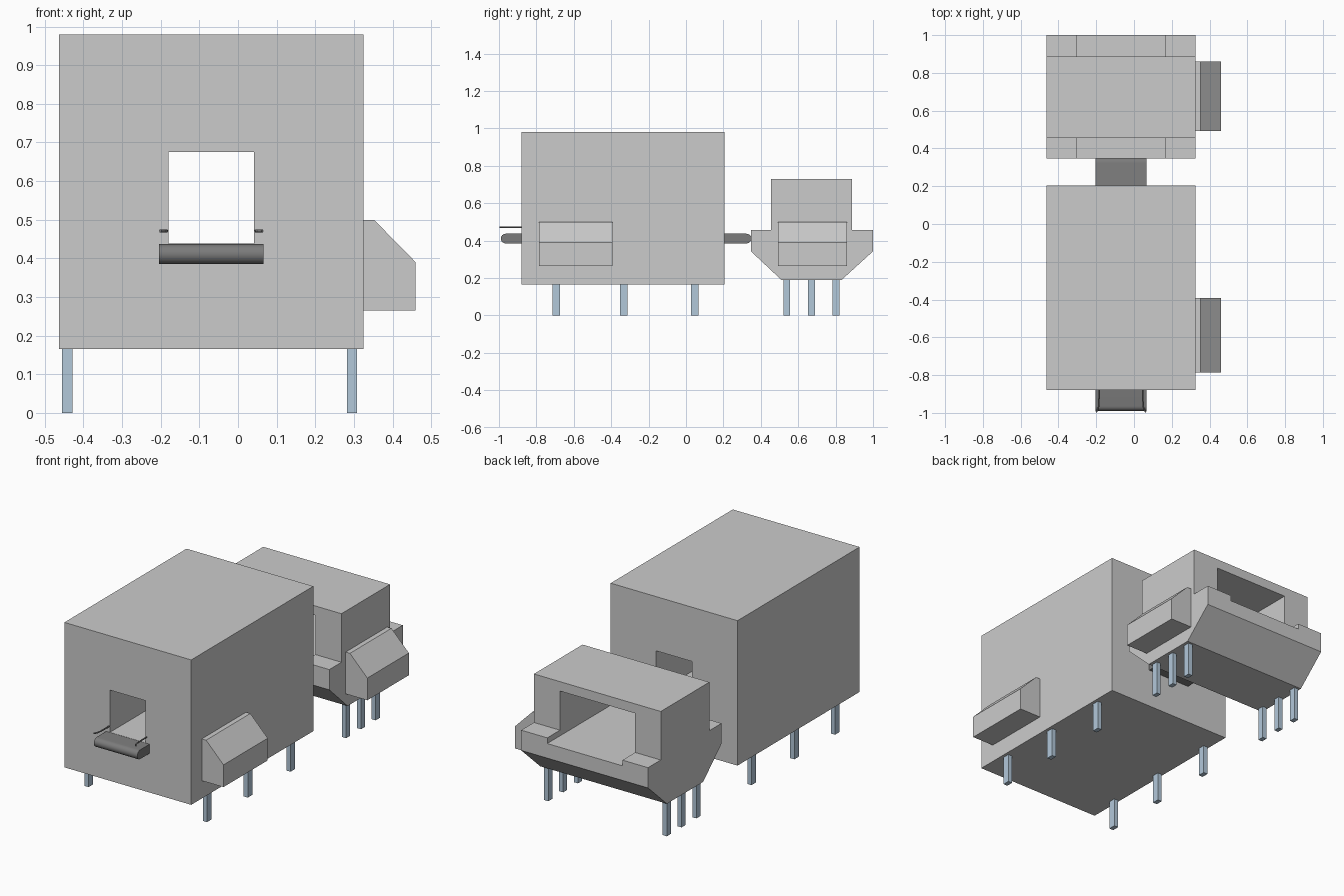
import bpy, bmesh, math
from mathutils import Vector

if "Cube" in bpy.data.objects:
    bpy.data.objects.remove(bpy.data.objects["Cube"])


def material(name, rgb):
    m = bpy.data.materials.new(name)
    m.diffuse_color = (*rgb, 1)
    m.use_nodes = True
    m.node_tree.nodes["Principled BSDF"].inputs["Base Color"].default_value = m.diffuse_color
    return m


def extrude(name, profile, axis, lo, hi, mat=None):
    """Closed 2D profile pushed along an axis: 'x' takes (y, z), 'y' takes (x, z)."""
    def at(p, d):
        return (d, p[0], p[1]) if axis == 'x' else (p[0], d, p[1])
    bm = bmesh.new()
    face = bm.faces.new([bm.verts.new(at(p, lo)) for p in profile])
    grown = bmesh.ops.extrude_face_region(bm, geom=[face])['geom']
    verts = [v for v in grown if isinstance(v, bmesh.types.BMVert)]
    offset = Vector(at((0, 0), hi - lo))
    bmesh.ops.translate(bm, verts=verts, vec=offset)
    bmesh.ops.recalc_face_normals(bm, faces=bm.faces)
    me = bpy.data.meshes.new(name)
    bm.to_mesh(me)
    bm.free()
    ob = bpy.data.objects.new(name, me)
    bpy.context.collection.objects.link(ob)
    if mat:
        me.materials.append(mat)
    return ob


def box(name, x, y, z, mat=None):
    rect = [(x[0], z[0]), (x[1], z[0]), (x[1], z[1]), (x[0], z[1])]
    return extrude(name, rect, 'y', y[0], y[1], mat)


def cut(ob, cutter):
    mod = ob.modifiers.new("opening", 'BOOLEAN')
    mod.operation = 'DIFFERENCE'
    mod.solver = 'EXACT'
    mod.object = cutter
    cutter.hide_render = True
    bpy.context.view_layer.objects.active = ob
    bpy.ops.object.modifier_apply(modifier=mod.name)
    bpy.data.objects.remove(cutter)


dark = material("dark_belt", (0.2, 0.2, 0.2))
steel = material("blue_steel", (0.45, 0.58, 0.7))
X0, X1 = -0.464, 0.325

# large cabinet with a tunnel right through it
cabinet = box("large_cabinet", (X0, X1), (-0.88, 0.205), (0.165, 0.98))
cut(cabinet, box("tunnel_cutter", (-0.18, 0.042), (-1.1, 0.4), (0.438, 0.675)))

# small cabinet: stepped hull profile, wide opening and grooved shoulders
hull = [(0.51, 0.19), (0.832, 0.19), (1.0, 0.343), (1.0, 0.457), (0.887, 0.457),
        (0.887, 0.73), (0.455, 0.73), (0.455, 0.457), (0.347, 0.457), (0.347, 0.343)]
small = extrude("small_cabinet", hull, 'x', X0, X1)
cut(small, box("opening_cutter", (-0.305, 0.163), (0.2, 1.2), (0.425, 0.677)))

# sloped control housings on the right side
housing = [(X1, 0.265), (0.46, 0.265), (0.46, 0.39), (0.352, 0.5), (X1, 0.5)]
for label, y0, y1 in (("large", -0.786, -0.393), ("small", 0.492, 0.861)):
    extrude(label + "_side_housing", housing, 'y', y0, y1)

# conveyor belt with rounded ends, running just under the tunnel floor
r, zc = 0.026, 0.411
belt_profile = []
for yc, start in ((0.35 - r, -90), (-0.99 + r, 90)):
    for i in range(9):
        a = math.radians(start + i * 22.5)
        belt_profile.append((yc + r * math.cos(a), zc + r * math.sin(a)))
belt = extrude("conveyor_belt", belt_profile, 'x', -0.204, 0.066, dark)
bpy.ops.object.select_all(action='DESELECT')
belt.select_set(True)
bpy.context.view_layer.objects.active = belt
bpy.ops.object.shade_smooth_by_angle(angle=math.radians(30))

# flared guide rails either side of the entrance, mirrored about the tunnel
mid = -0.069
for label, side in (("left", -1), ("right", 1)):
    path = [(0.115, -0.87), (0.117, -0.955), (0.121, -0.982), (0.132, -0.996)]
    cu = bpy.data.curves.new(label + "_guide_rail", 'CURVE')
    cu.dimensions = '3D'
    cu.bevel_depth = 0.004
    cu.bevel_resolution = 1
    cu.use_fill_caps = True
    sp = cu.splines.new('POLY')
    sp.points.add(len(path) - 1)
    for p, (dx, y) in zip(sp.points, path):
        p.co = (mid + side * dx, y, 0.471, 1)
    cu.materials.append(dark)
    bpy.context.collection.objects.link(bpy.data.objects.new(cu.name, cu))

# square legs in two rows under each cabinet
for label, top, half, rows in (("large", 0.165, 0.02, (-0.695, -0.333, 0.047)),
                               ("small", 0.19, 0.018, (0.539, 0.671, 0.802))):
    for y in rows:
        for x in (-0.442, 0.295):
            box(label + "_leg", (x - 0.013, x + 0.013), (y - half, y + half), (0, top), steel)
